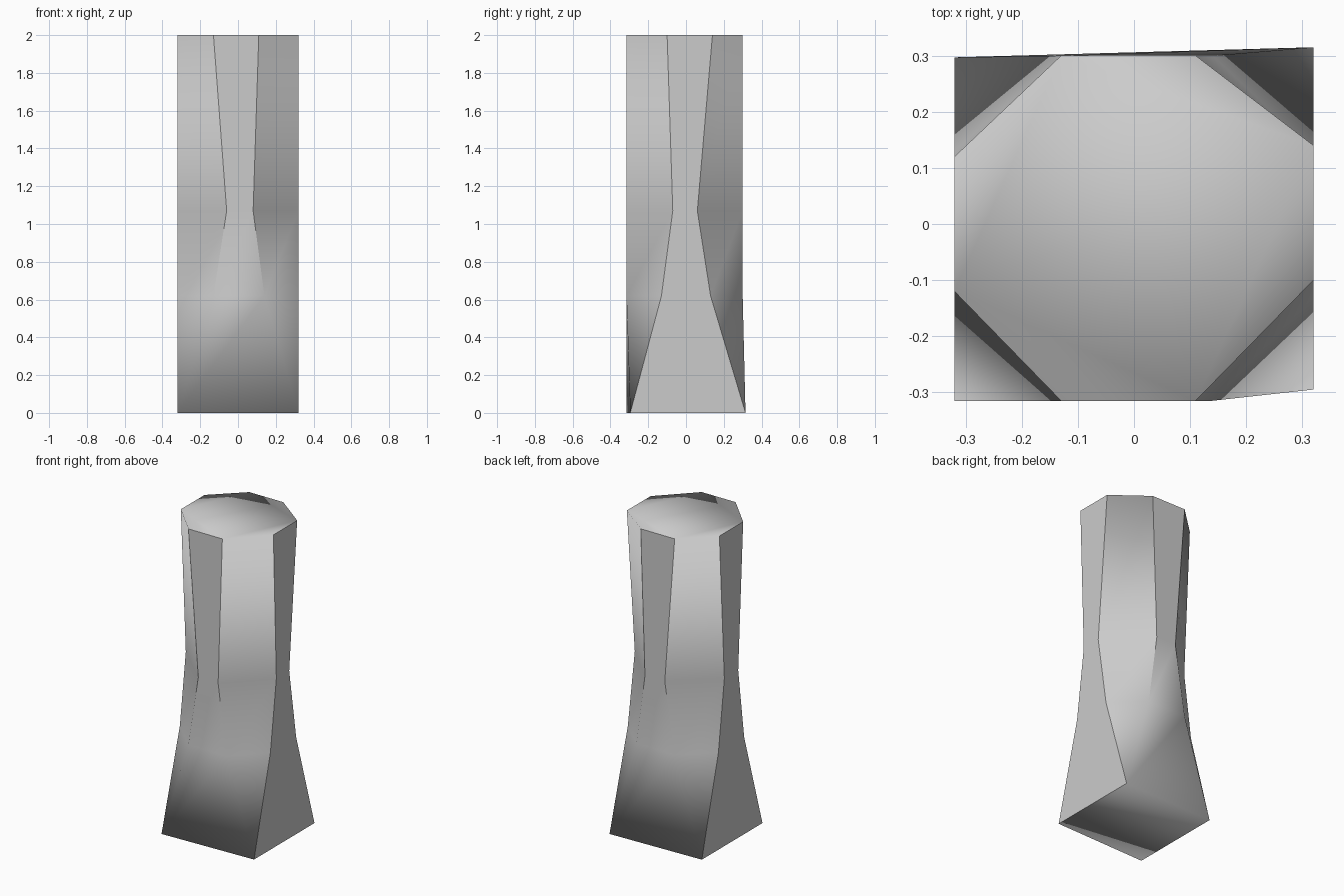
import bpy, bmesh

if "Cube" in bpy.data.objects:
    bpy.data.objects.remove(bpy.data.objects["Cube"])

X, YF, YB = 0.32, -0.315, 0.30

# Each level: height, front x-range, right y-range, back x-range, left y-range
levels = [
    (0.62, (-0.13, 0.14), (-0.13, 0.13), (-0.13, 0.14), (-0.13, 0.13)),
    (1.07, (-0.06, 0.08), (-0.07, 0.06), (-0.06, 0.08), (-0.07, 0.07)),
    (2.00, (-0.13, 0.11), (-0.10, 0.14), (-0.13, 0.11), (-0.12, 0.12)),
]

bm = bmesh.new()


def ring(z, f, r, b, l):
    pts = [(f[0], YF), (f[1], YF), (X, r[0]), (X, r[1]),
           (b[1], YB), (b[0], YB), (-X, l[1]), (-X, l[0])]
    return [bm.verts.new((x, y, z)) for x, y in pts]


# Four-cornered foot, listed as front-left, front-right, back-right, back-left
foot = [bm.verts.new((x, y, 0)) for x, y in
        ((-X, -0.315), (X, -0.295), (X, 0.315), (-X, 0.297))]
rings = [ring(*lv) for lv in levels]

# Flared base: trapezoid sides and triangular corner facets
bm.faces.new(foot[::-1])
low = rings[0]
for i in range(4):
    a, b = foot[i], foot[(i + 1) % 4]
    bm.faces.new((a, b, low[2 * i + 1], low[2 * i]))
    bm.faces.new((b, low[(2 * i + 2) % 8], low[2 * i + 1]))

# Eight-sided shaft and flat top
for lo, hi in zip(rings, rings[1:]):
    for i in range(8):
        j = (i + 1) % 8
        bm.faces.new((lo[i], lo[j], hi[j], hi[i]))
bm.faces.new(rings[-1])

# Smooth shading, with crisp outlines around the flat side panels
for face in bm.faces:
    face.smooth = True


def sharp(a, b):
    edge = bm.edges.get((a, b))
    if edge:
        edge.smooth = False


for i in range(4):
    for k in (2 * i, 2 * i + 1):
        for lo, hi in zip(rings, rings[1:]):
            sharp(lo[k], hi[k])
    sharp(rings[-1][2 * i], rings[-1][2 * i + 1])
    if i % 2:
        sharp(foot[i], low[2 * i])
        sharp(foot[(i + 1) % 4], low[2 * i + 1])
        sharp(foot[i], foot[(i + 1) % 4])

bmesh.ops.recalc_face_normals(bm, faces=bm.faces[:])
mesh = bpy.data.meshes.new("faceted_pillar")
bm.to_mesh(mesh)
bm.free()
bpy.context.collection.objects.link(bpy.data.objects.new("faceted_pillar", mesh))
